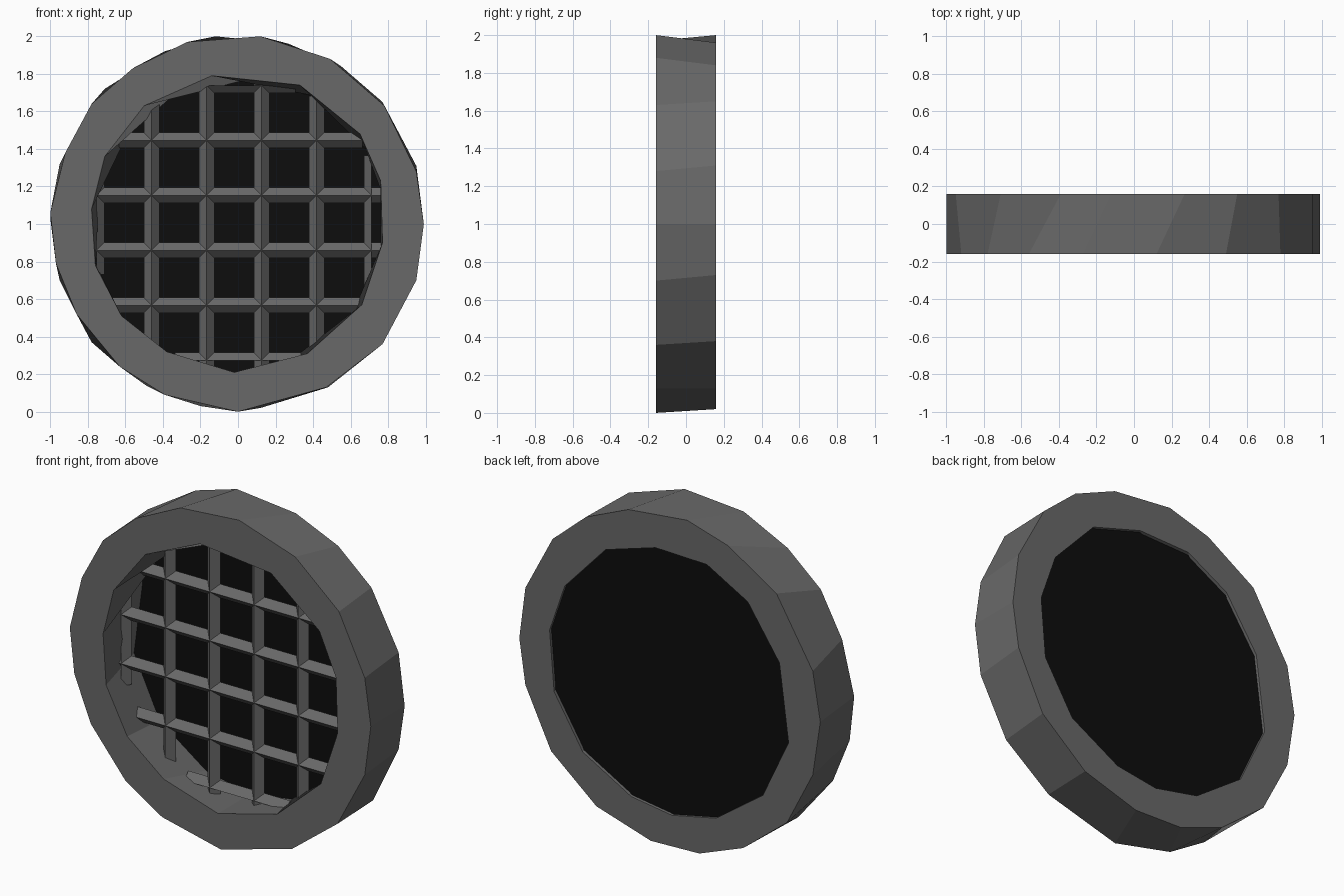
import bpy, bmesh
from math import sqrt
from mathutils import Vector

if "Cube" in bpy.data.objects:
    bpy.data.objects.remove(bpy.data.objects["Cube"])


def material(name, v):
    m = bpy.data.materials.new(name)
    m.diffuse_color = (v, v, v, 1)
    m.use_nodes = True
    m.node_tree.nodes["Principled BSDF"].inputs["Base Color"].default_value = m.diffuse_color
    return m


def finish(bm, name, mat, recalc=True):
    if recalc:
        bmesh.ops.recalc_face_normals(bm, faces=bm.faces)
    me = bpy.data.meshes.new(name)
    bm.to_mesh(me)
    bm.free()
    me.materials.append(mat)
    ob = bpy.data.objects.new(name, me)
    bpy.context.collection.objects.link(ob)
    return ob


grey = material("dark_grey", 0.14)
black = material("black", 0.004)
FRONT, BACK = -0.16, 0.16

# Rough-cut outlines (x, z), clockwise from the top
outer_front = [(.12, 2), (.49, 1.88), (.78, 1.63), (.95, 1.28), (.99, 1), (.95, .7),
               (.77, .36), (.47, .13), (0, .0), (-.39, .09), (-.63, .24), (-.86, .52),
               (-.97, .79), (-1, 1.06), (-.92, 1.38), (-.78, 1.64), (-.56, 1.83), (-.27, 1.97)]
outer_back = [(.27, 1.96), (.55, 1.84), (.77, 1.65), (.95, 1.31), (.99, 1), (.95, .73),
              (.78, .38), (.48, .13), (.12, .02), (-.2, .03), (-.49, .14), (-.78, .37),
              (-.95, .7), (-1, 1.03), (-.95, 1.32), (-.71, 1.72), (-.39, 1.92), (-.12, 2)]
inner_front = [(-.14, 1.79), (.33, 1.74), (.65, 1.48), (.76, 1.23), (.77, .9), (.66, .57),
               (.37, .31), (-.02, .21), (-.38, .32), (-.62, .51), (-.76, .78), (-.78, 1.08),
               (-.71, 1.36), (-.5, 1.63)]
inner_back = [(.09, 1.78), (.42, 1.68), (.69, 1.39), (.79, 1.1), (.76, .74), (.57, .43),
              (.25, .25), (-.02, .21), (-.31, .27), (-.62, .49), (-.79, .85), (-.73, 1.31),
              (-.52, 1.62), (-.25, 1.77)]

# Ring: outer wall, inner wall, then flat front and back rims
bm = bmesh.new()


def loop(pts, y):
    return [bm.verts.new((x, y, z)) for x, z in pts]


def wall(a, b):
    n = len(a)
    for i in range(n):
        j = (i + 1) % n
        bm.faces.new((a[i], a[j], b[j], b[i]))


of, ob_ = loop(outer_front, FRONT), loop(outer_back, BACK)
jf, jb = loop(inner_front, FRONT), loop(inner_back, BACK)
wall(of, ob_)
wall(jf, jb)
for pair, normal in (((of, jf), (0, -1, 0)), ((ob_, jb), (0, 1, 0))):
    edges = [bm.edges.get((l[i - 1], l[i])) for l in pair for i in range(len(l))]
    bmesh.ops.triangle_fill(bm, edges=edges, use_beauty=True, use_dissolve=False, normal=normal)
finish(bm, "ring", grey)

# Back panel, slightly recessed behind the rear rim
bm = bmesh.new()
bm.faces.new(loop(inner_back, 0.145))
finish(bm, "back_panel", black)

# Grille: diamond-section bars cut to the round opening
bm = bmesh.new()
W, Y0, D, R = 0.042, 0.012, 0.042, 0.80
PITCH = 0.293


def bar(c, vertical, side):
    """side: 0 = full diamond, +1/-1 = only the inward half."""
    prof = [(0, -D), (W, 0), (0, D), (-W, 0)]
    if side:
        prof = [(0, -D), (side * W, 0), (0, D)]
    half = sqrt(R * R - c * c)
    ends = []
    for s in (-half, half):
        ring = []
        for u, d in prof:
            p = (c + u, Y0 + d, 1 + s) if vertical else (s, Y0 + d, 1 + c + u)
            ring.append(bm.verts.new(Vector(p)))
        ends.append(ring)
    wall(*ends)
    bm.faces.new(ends[0])
    bm.faces.new(ends[1])


for i in range(6):
    side = 1 if i == 0 else -1 if i == 5 else 0
    bar(-0.753 + i * PITCH, True, side)
    bar(-0.726 + i * PITCH, False, side)
finish(bm, "grille", grey)
